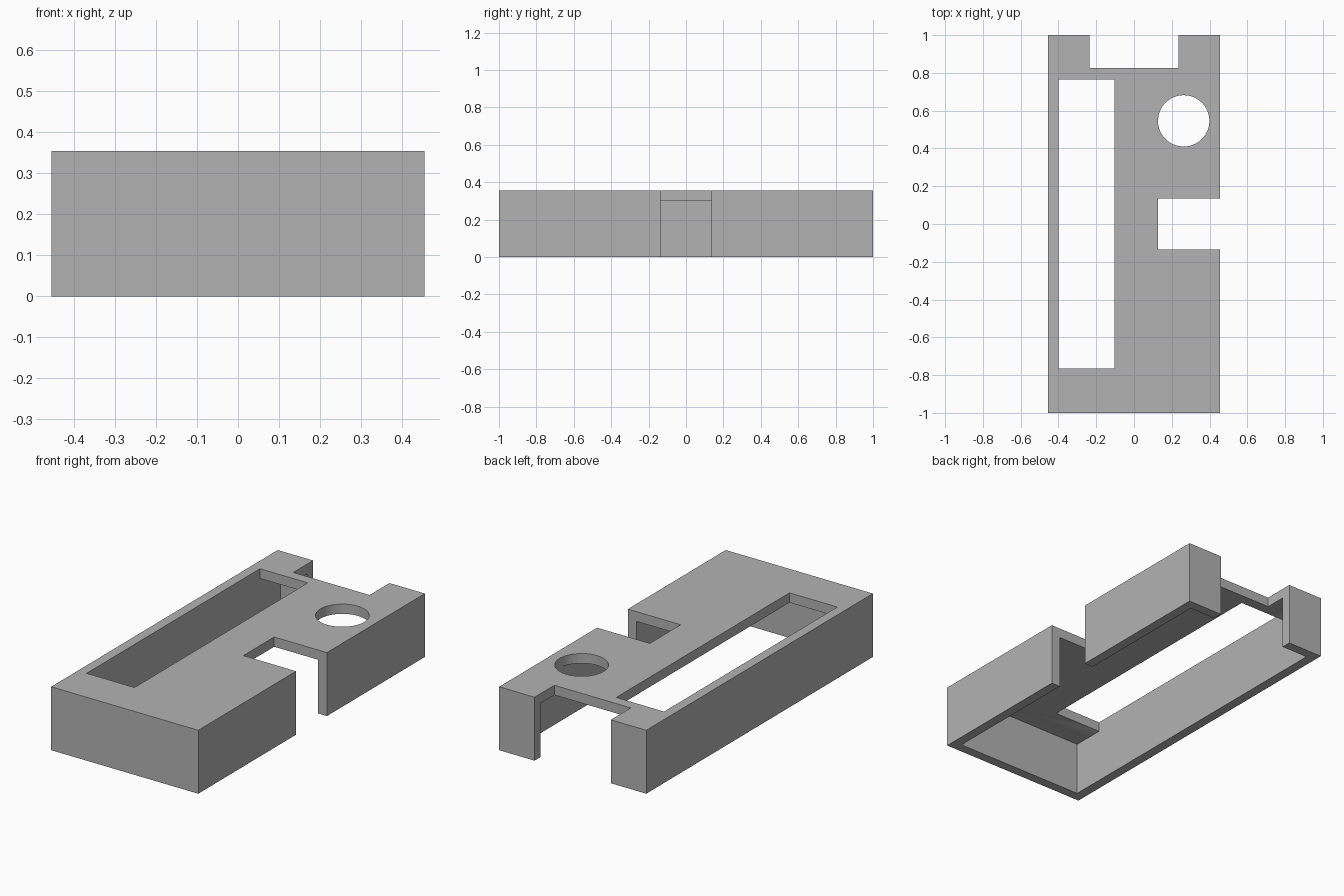
import bpy
import math

cube = bpy.data.objects.get("Cube")
if cube:
    bpy.data.objects.remove(cube, do_unlink=True)

W, L, H, T = 0.4545, 1.0, 0.3545, 0.0545   # half width, half length, height, wall
OVER = 0.2                                 # overshoot of cutters

grey = bpy.data.materials.new("plain grey")
grey.use_nodes = True
grey.diffuse_color = (0.45, 0.45, 0.45, 1)
grey.node_tree.nodes["Principled BSDF"].inputs["Base Color"].default_value = grey.diffuse_color


def box(name, x, y, z):
    """Box spanning the given (low, high) ranges."""
    spans = (x, y, z)
    bpy.ops.mesh.primitive_cube_add(size=1)
    ob = bpy.context.object
    ob.name = name
    ob.location = [(a + b) / 2 for a, b in spans]
    ob.scale = [b - a for a, b in spans]
    bpy.ops.object.transform_apply(location=True, rotation=False, scale=True)
    ob.data.materials.append(grey)
    return ob


# Outer block
cover = box("enclosure_cover", (-W, W), (-L, L), (0, H))
through = (-OVER, H + OVER)

# Hollow underside, lid slot, side notch and rear notch
cutters = [
    box("cavity_cutter", (T - W, W - T), (T - L, L - T), (-OVER, H - T)),
    box("slot_cutter", (T - W, -0.104), (-0.765, 0.765), through),
    box("side_notch_cutter", (0.128, W + OVER), (-0.136, 0.136), through),
    box("rear_notch_cutter", (-0.236, 0.236), (0.825, L + OVER), through),
]

# Round hole in the lid
bpy.ops.mesh.primitive_cylinder_add(vertices=64, radius=0.136, depth=1, location=(0.263, 0.546, H))
hole = bpy.context.object
hole.name = "round_hole_cutter"
hole.data.materials.append(grey)
cutters.append(hole)

# Cut each opening, then discard its cutter
bpy.context.view_layer.objects.active = cover
for cutter in cutters:
    cutter.hide_render = True
    mod = cover.modifiers.new(cutter.name, 'BOOLEAN')
    mod.operation = 'DIFFERENCE'
    mod.solver = 'EXACT'
    mod.object = cutter
    bpy.ops.object.modifier_apply(modifier=mod.name)
    bpy.data.objects.remove(cutter, do_unlink=True)

# Smooth only the round hole
bpy.ops.object.select_all(action='DESELECT')
cover.select_set(True)
bpy.ops.object.shade_smooth_by_angle(angle=math.radians(30))
